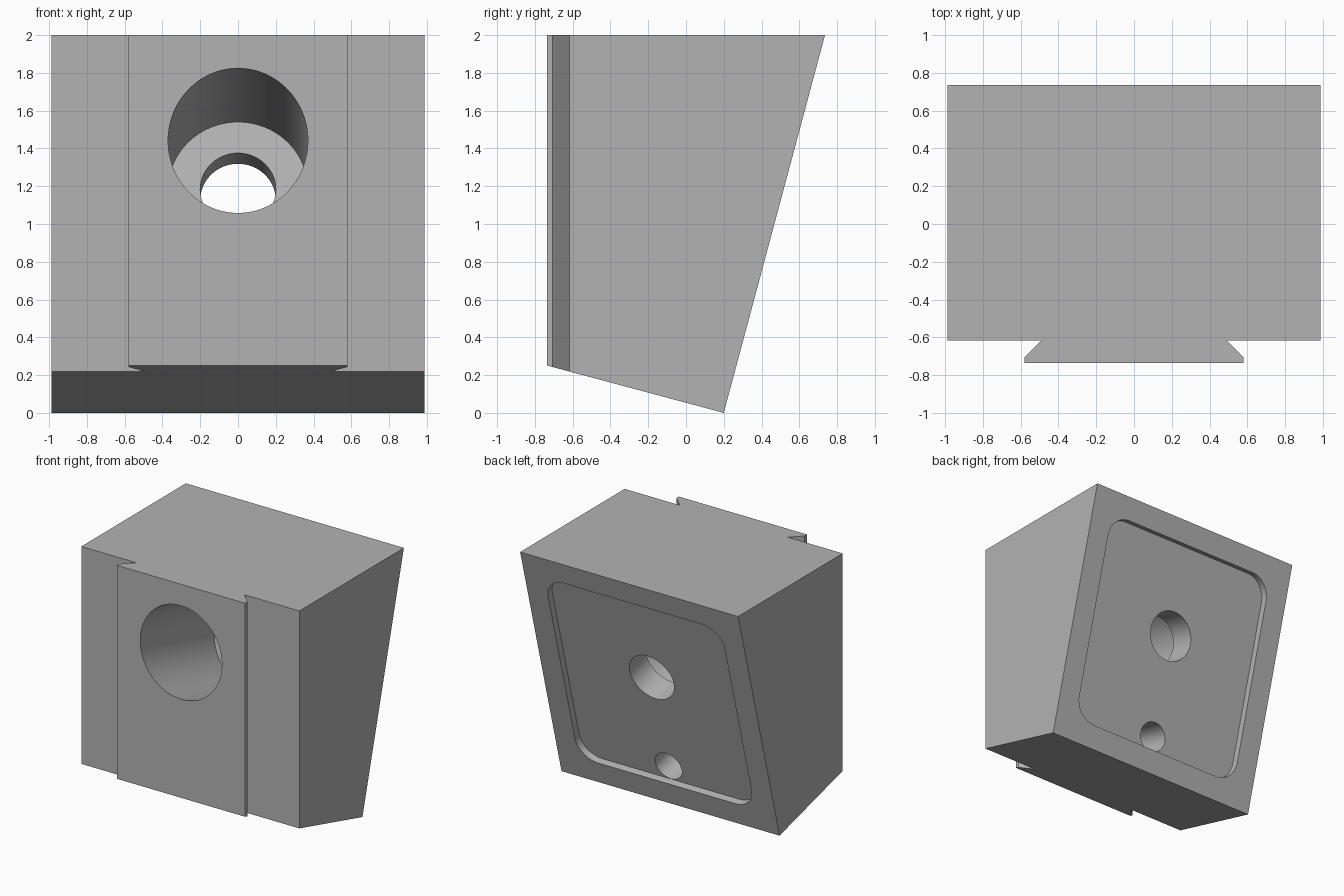
import bpy, bmesh, math
from mathutils import Matrix, Vector

TILT = math.radians(15)
PIVOT = Vector((0, 0.2, 0))  # lowest edge, where the sloped back meets the base
# Frame of the sloped back: local -y runs up the slope, local z points outward
BACK = Matrix.Translation(PIVOT) @ Matrix.Rotation(-math.pi / 2 - TILT, 4, 'X')

cube = bpy.data.objects.get("Cube")
if cube:
    bpy.data.objects.remove(cube, do_unlink=True)

grey = bpy.data.materials.new("plain_grey")
grey.use_nodes = True
grey.diffuse_color = (0.45, 0.45, 0.45, 1)
grey.node_tree.nodes["Principled BSDF"].inputs["Base Color"].default_value = (0.45, 0.45, 0.45, 1)


def prism(name, outline, low, high, matrix=Matrix()):
    """Extrude a 2D outline along local z and place it with a matrix."""
    bm = bmesh.new()
    base = bm.faces.new([bm.verts.new((x, y, low)) for x, y in outline])
    top = bmesh.ops.extrude_face_region(bm, geom=[base])
    verts = [g for g in top["geom"] if isinstance(g, bmesh.types.BMVert)]
    bmesh.ops.translate(bm, verts=verts, vec=(0, 0, high - low))
    bmesh.ops.transform(bm, matrix=matrix, verts=bm.verts)
    bmesh.ops.recalc_face_normals(bm, faces=bm.faces)
    mesh = bpy.data.meshes.new(name)
    bm.to_mesh(mesh)
    bm.free()
    obj = bpy.data.objects.new(name, mesh)
    bpy.context.collection.objects.link(obj)
    mesh.materials.append(grey)
    return obj


def arc(cx, cy, radius, start, sweep, steps):
    return [(cx + radius * math.cos(start + sweep * i / steps),
             cy + radius * math.sin(start + sweep * i / steps)) for i in range(steps + 1)]


def circle(height, radius):
    return arc(0, -height, radius, 0, math.tau, 96)[:-1]


def rounded_rect(half_w, low, high, r):
    pts = []
    corners = [(half_w - r, -low - r), (r - half_w, -low - r),
               (r - half_w, r - high), (half_w - r, r - high)]
    for i, (cx, cy) in enumerate(corners):
        pts += arc(cx, cy, r, i * math.pi / 2, math.pi / 2, 12)
    return pts


# Block with a dovetail rail down the front
half = [(0.988, 0.737), (0.988, -0.617), (0.49, -0.617), (0.58, -0.707), (0.58, -0.737)]
block = prism("wedge_block", half + [(-x, y) for x, y in reversed(half)], 0, 2)

# Trim the sloped back and the base square to it
bm = bmesh.new()
bm.from_mesh(block.data)
for normal in ((0, math.cos(TILT), -math.sin(TILT)), (0, -math.sin(TILT), -math.cos(TILT))):
    bmesh.ops.bisect_plane(bm, geom=bm.verts[:] + bm.edges[:] + bm.faces[:], dist=1e-5,
                           plane_co=PIVOT, plane_no=normal, clear_outer=True)
    bmesh.ops.holes_fill(bm, edges=[e for e in bm.edges if e.is_boundary], sides=0)
bmesh.ops.recalc_face_normals(bm, faces=bm.faces)
bm.to_mesh(block.data)
bm.free()

# Shallow back pocket, bolt hole with counterbore, blind pin hole
cutters = [
    prism("pocket_cutter", rounded_rect(0.8, 0.19, 1.885, 0.18), -0.056, 0.1, BACK),
    prism("bolt_hole_cutter", circle(1.15, 0.2), -0.6, 0.2, BACK),
    prism("counterbore_cutter", circle(1.15, 0.37), -1.6, -0.276, BACK),
    prism("pin_hole_cutter", circle(0.313, 0.12), -0.45, 0.05, BACK),
]
bpy.ops.object.select_all(action='DESELECT')
block.select_set(True)
bpy.context.view_layer.objects.active = block
for cutter in cutters:
    cutter.hide_render = True
    mod = block.modifiers.new(cutter.name, 'BOOLEAN')
    mod.operation = 'DIFFERENCE'
    mod.solver = 'EXACT'
    mod.object = cutter
    bpy.ops.object.modifier_apply(modifier=mod.name)
    bpy.data.objects.remove(cutter, do_unlink=True)

bpy.ops.object.shade_smooth_by_angle(angle=math.radians(30))
